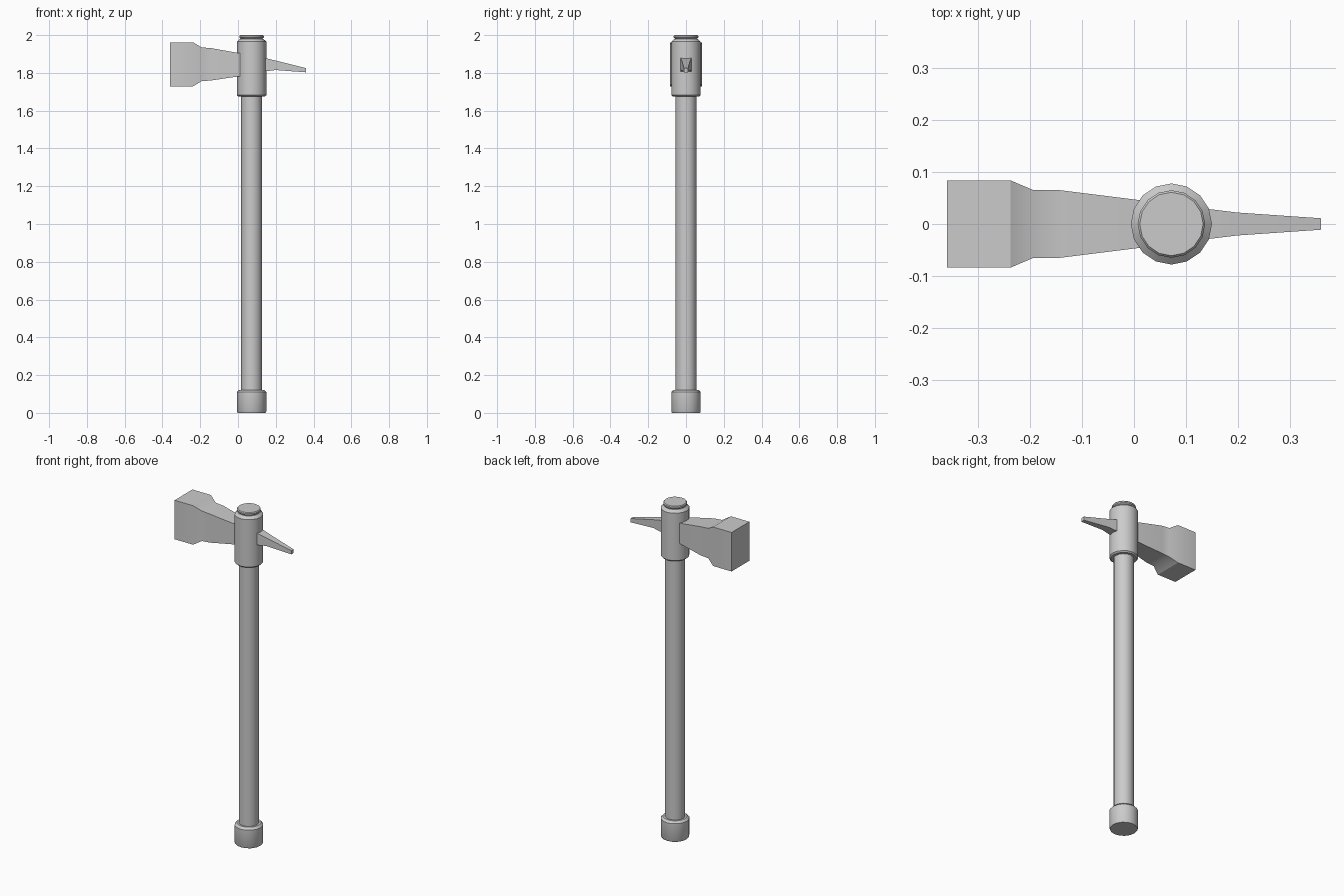
import bpy
import math

if "Cube" in bpy.data.objects:
    bpy.data.objects.remove(bpy.data.objects["Cube"], do_unlink=True)

AXIS_X = 0.072
SIDES = 16

steel = bpy.data.materials.new("plain grey")
steel.use_nodes = True
GREY = (0.6, 0.6, 0.6, 1)
steel.diffuse_color = GREY
steel.node_tree.nodes["Principled BSDF"].inputs["Base Color"].default_value = GREY


def loft(name, rings):
    """Skin a list of equal-length vertex rings and cap both ends."""
    n = len(rings[0])
    verts = [v for ring in rings for v in ring]
    faces = [tuple(reversed(range(n))),
             tuple(range(len(verts) - n, len(verts)))]
    for r in range(len(rings) - 1):
        for i in range(n):
            a, b = r * n + i, r * n + (i + 1) % n
            faces.append((a, b, b + n, a + n))
    mesh = bpy.data.meshes.new(name)
    mesh.from_pydata(verts, [], faces)
    mesh.materials.append(steel)
    obj = bpy.data.objects.new(name, mesh)
    bpy.context.collection.objects.link(obj)
    bpy.ops.object.select_all(action='DESELECT')
    obj.select_set(True)
    bpy.context.view_layer.objects.active = obj
    bpy.ops.object.shade_smooth_by_angle(angle=math.radians(30))
    return obj


def turned(name, profile):
    """Round part about the handle axis from (radius, z) pairs."""
    turns = [2 * math.pi * i / SIDES for i in range(SIDES)]
    return loft(name, [[(AXIS_X + r * math.cos(t), r * math.sin(t), z)
                        for t in turns] for r, z in profile])


def tapered(name, sections):
    """Four-sided bar along x from (x, half width, bottom, top) sections."""
    return loft(name, [[(x, -w, lo), (x, w, lo), (x, w, hi), (x, -w, hi)]
                       for x, w, lo, hi in sections])


# Handle and its end fittings
turned("handle", [(0.055, 0.06), (0.055, 1.75)])
turned("pommel", [(0.074, 0), (0.078, 0.008), (0.078, 0.11), (0.066, 0.122)])
turned("head_socket", [(0.07, 1.675), (0.078, 1.682), (0.078, 1.965),
                       (0.062, 1.98)])
turned("top_cap", [(0.056, 1.96), (0.056, 1.978), (0.065, 1.987),
                   (0.065, 1.995), (0.061, 2.0)])

# Hammer block with its stepped neck
tapered("hammer_head", [(-0.36, 0.084, 1.729, 1.962),
                        (-0.238, 0.084, 1.729, 1.962),
                        (-0.193, 0.065, 1.756, 1.935),
                        (-0.142, 0.065, 1.76, 1.931),
                        (0.05, 0.041, 1.788, 1.897)])

# Drooping spike on the opposite side
tapered("back_spike", [(0.09, 0.035, 1.803, 1.885),
                       (0.15, 0.028, 1.809, 1.877),
                       (0.2, 0.022, 1.815, 1.865),
                       (0.36, 0.011, 1.803, 1.825)])
